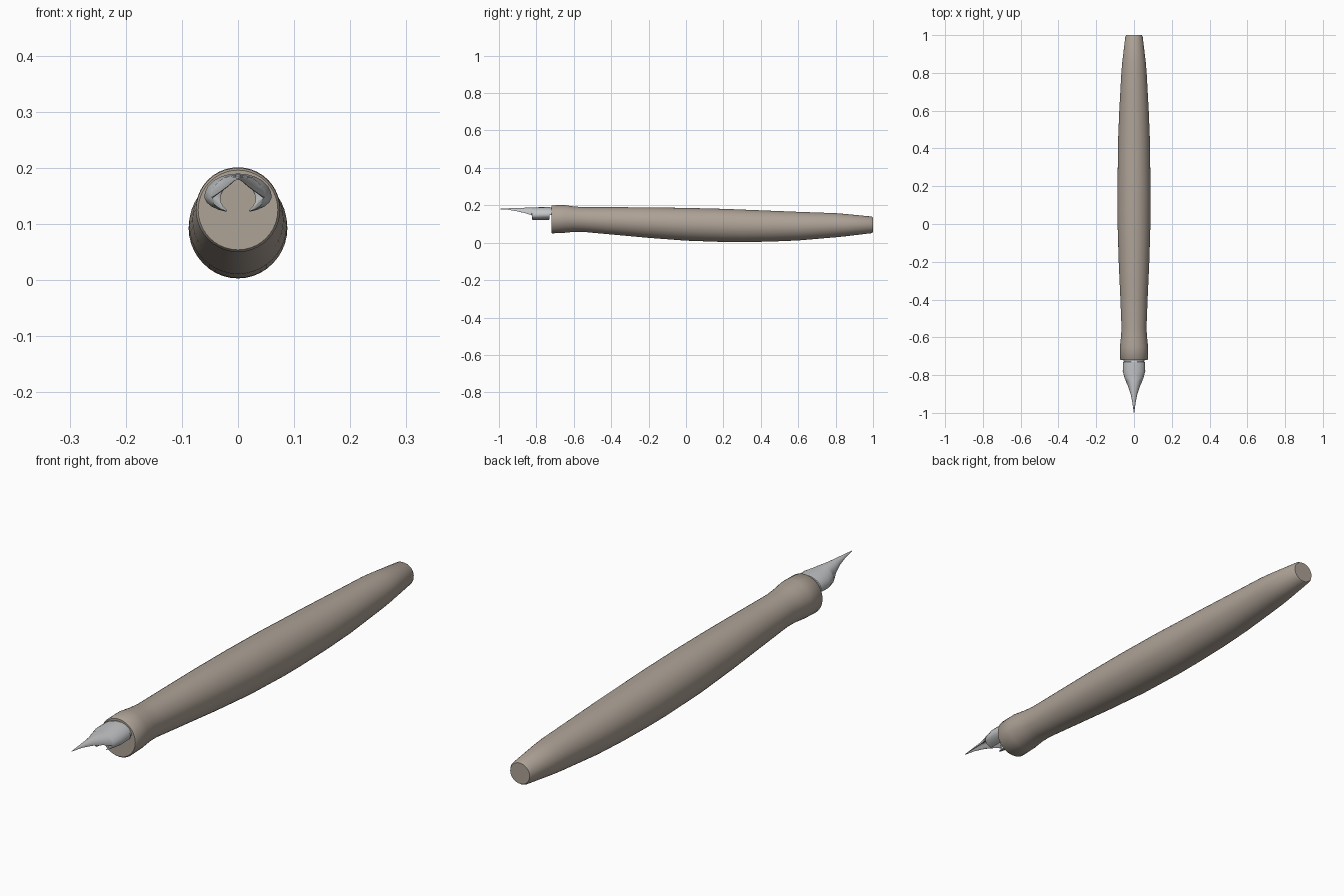
import bpy, bmesh, math
from math import sin, cos, radians

cube = bpy.data.objects.get("Cube")
if cube:
    bpy.data.objects.remove(cube)


def material(name, rgb, rough):
    m = bpy.data.materials.new(name)
    m.use_nodes = True
    m.diffuse_color = (*rgb, 1)
    node = m.node_tree.nodes["Principled BSDF"]
    node.inputs["Base Color"].default_value = (*rgb, 1)
    node.inputs["Roughness"].default_value = rough
    return m


def loft(name, rings, mat, angle):
    """Skin a row of closed rings and cap both ends."""
    bm = bmesh.new()
    rows = [[bm.verts.new(p) for p in ring] for ring in rings]
    n = len(rows[0])
    for a, b in zip(rows, rows[1:]):
        for i in range(n):
            j = (i + 1) % n
            bm.faces.new((a[i], a[j], b[j], b[i]))
    bm.faces.new(rows[0])
    bm.faces.new(rows[-1])
    bmesh.ops.recalc_face_normals(bm, faces=bm.faces)
    me = bpy.data.meshes.new(name)
    bm.to_mesh(me)
    bm.free()
    me.materials.append(mat)
    ob = bpy.data.objects.new(name, me)
    bpy.context.collection.objects.link(ob)
    bpy.ops.object.select_all(action="DESELECT")
    ob.select_set(True)
    bpy.context.view_layer.objects.active = ob
    bpy.ops.object.shade_smooth_by_angle(angle=radians(angle))
    return ob


def oval(y, rx, low, high, n=40):
    mid, rz = (low + high) / 2, (high - low) / 2
    return [(rx * sin(2 * math.pi * i / n), y, mid + rz * cos(2 * math.pi * i / n))
            for i in range(n)]


def crescent(y, rx, low, high, sweep, thick, n=20):
    """Open arch: thick at the sides, thin at the crown, pointed at the ends."""
    side = 0.42 * (high - low)
    mid = low + side
    outer, inner = [], []
    for i in range(n + 1):
        u = 2 * i / n - 1
        a = radians(sweep) * u
        s, c = sin(a), cos(a)
        rz = high - mid if c > 0 else side
        t = thick * (0.45 + 0.55 * abs(s)) * (1 - 0.85 * abs(u) ** 4)
        outer.append((rx * s, y, mid + rz * c))
        inner.append(((rx - t) * s, y, mid + (rz - t) * c))
    return outer + inner[::-1]


wood = material("warm taupe", (0.42, 0.36, 0.305), 0.6)
steel = material("silver", (0.54, 0.55, 0.56), 0.4)

# Handle: y, half width, underside, top
handle = [(-0.72, 0.071, 0.054, 0.196), (-0.715, 0.075, 0.05, 0.2),
          (-0.65, 0.075, 0.053, 0.201), (-0.6, 0.069, 0.058, 0.194),
          (-0.55, 0.066, 0.058, 0.19), (-0.4, 0.072, 0.044, 0.19),
          (-0.2, 0.081, 0.026, 0.189), (0, 0.087, 0.011, 0.186),
          (0.2, 0.088, 0.004, 0.181), (0.3, 0.086, 0.003, 0.177),
          (0.45, 0.084, 0.006, 0.171), (0.6, 0.078, 0.012, 0.165),
          (0.8, 0.067, 0.029, 0.158), (0.85, 0.063, 0.034, 0.154),
          (0.992, 0.046, 0.051, 0.14), (1, 0.041, 0.056, 0.135)]
loft("handle", [oval(*s) for s in handle], wood, 50)

# Nib: y, half width, underside, top, arch sweep, thickness
nib = [(-0.7, 0.054, 0.124, 0.187, 95, 0.014),
       (-0.729, 0.055, 0.124, 0.188, 95, 0.015),
       (-0.731, 0.059, 0.121, 0.19, 160, 0.022),
       (-0.78, 0.06, 0.12, 0.19, 160, 0.022),
       (-0.822, 0.048, 0.12, 0.188, 155, 0.019),
       (-0.825, 0.047, 0.122, 0.188, 95, 0.018),
       (-0.86, 0.031, 0.135, 0.187, 88, 0.013),
       (-0.9, 0.018, 0.151, 0.186, 85, 0.008),
       (-0.95, 0.008, 0.169, 0.184, 85, 0.004),
       (-1, 0.001, 0.178, 0.181, 85, 0.0005)]
loft("nib", [crescent(*s) for s in nib], steel, 40)
